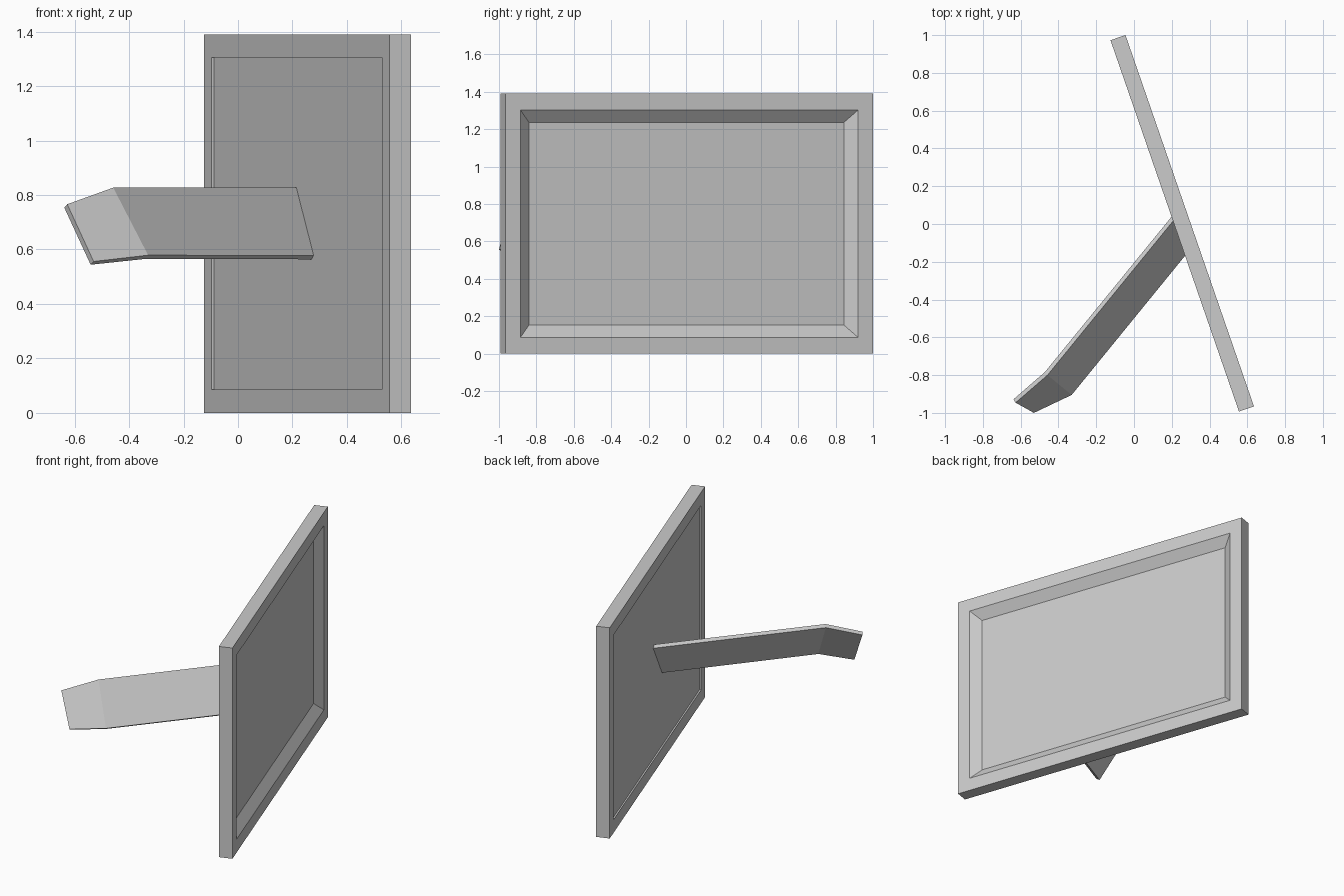
import bpy, bmesh, math
from mathutils import Vector

if "Cube" in bpy.data.objects:
    bpy.data.objects.remove(bpy.data.objects["Cube"])


def loft(name, rings):
    """Skin a series of four-point rings and cap both ends."""
    bm = bmesh.new()
    loops = [[bm.verts.new(p) for p in ring] for ring in rings]
    for a, b in zip(loops, loops[1:]):
        for i in range(4):
            j = (i + 1) % 4
            bm.faces.new((a[i], a[j], b[j], b[i]))
    bm.faces.new(loops[0])
    bm.faces.new(loops[-1])
    bmesh.ops.recalc_face_normals(bm, faces=bm.faces)
    mesh = bpy.data.meshes.new(name)
    bm.to_mesh(mesh)
    bm.free()
    obj = bpy.data.objects.new(name, mesh)
    bpy.context.collection.objects.link(obj)
    return obj


THICK, BACK_RECESS = 0.084, 0.01
ANGLE = math.atan2(0.327, 0.945)
CENTRE = Vector((0.295, 0.0175, 0.695))
NORMAL = Vector((math.cos(ANGLE), math.sin(ANGLE), 0))


# Framed panel: bevelled recess in front, shallow straight recess behind
def rect(x, w, h):
    return [(x, -w, -h), (x, w, -h), (x, w, h), (x, -w, h)]


panel = loft("framed_panel", [
    rect(-0.046, 0.8915, 0.5425),
    rect(0, 0.955, 0.6075),
    rect(0, 1.04, 0.695),
    rect(-THICK, 1.04, 0.695),
    rect(-THICK, 0.955, 0.609),
    rect(-THICK + BACK_RECESS, 0.955, 0.609),
])
panel.location = CENTRE
panel.rotation_euler.z = ANGLE

# Bent strap arm: top and bottom points of its front face, root to tip
front = [(Vector((0.212, 0.022, 0.827)), Vector((0.277, -0.16, 0.578))),
         (Vector((-0.458, -0.80, 0.827)), Vector((-0.33, -0.905, 0.579))),
         (Vector((-0.627, -0.946, 0.766)), Vector((-0.53, -1.0, 0.556)))]
offsets = [Vector((-0.016, 0.013, -0.014)),
           Vector((-0.014, 0.016, -0.014)),
           Vector((-0.011, 0.018, -0.012))]
rings = [[t, b, b + o, t + o] for (t, b), o in zip(front, offsets)]

# Slide the root along the arm until it meets the back of the panel
along = (front[0][0] - front[1][0]).normalized()
seat = CENTRE - NORMAL * (THICK - BACK_RECESS - 0.001)
rings[0] = [p + along * (NORMAL.dot(seat - p) / NORMAL.dot(along)) for p in rings[0]]
loft("support_arm", rings)
